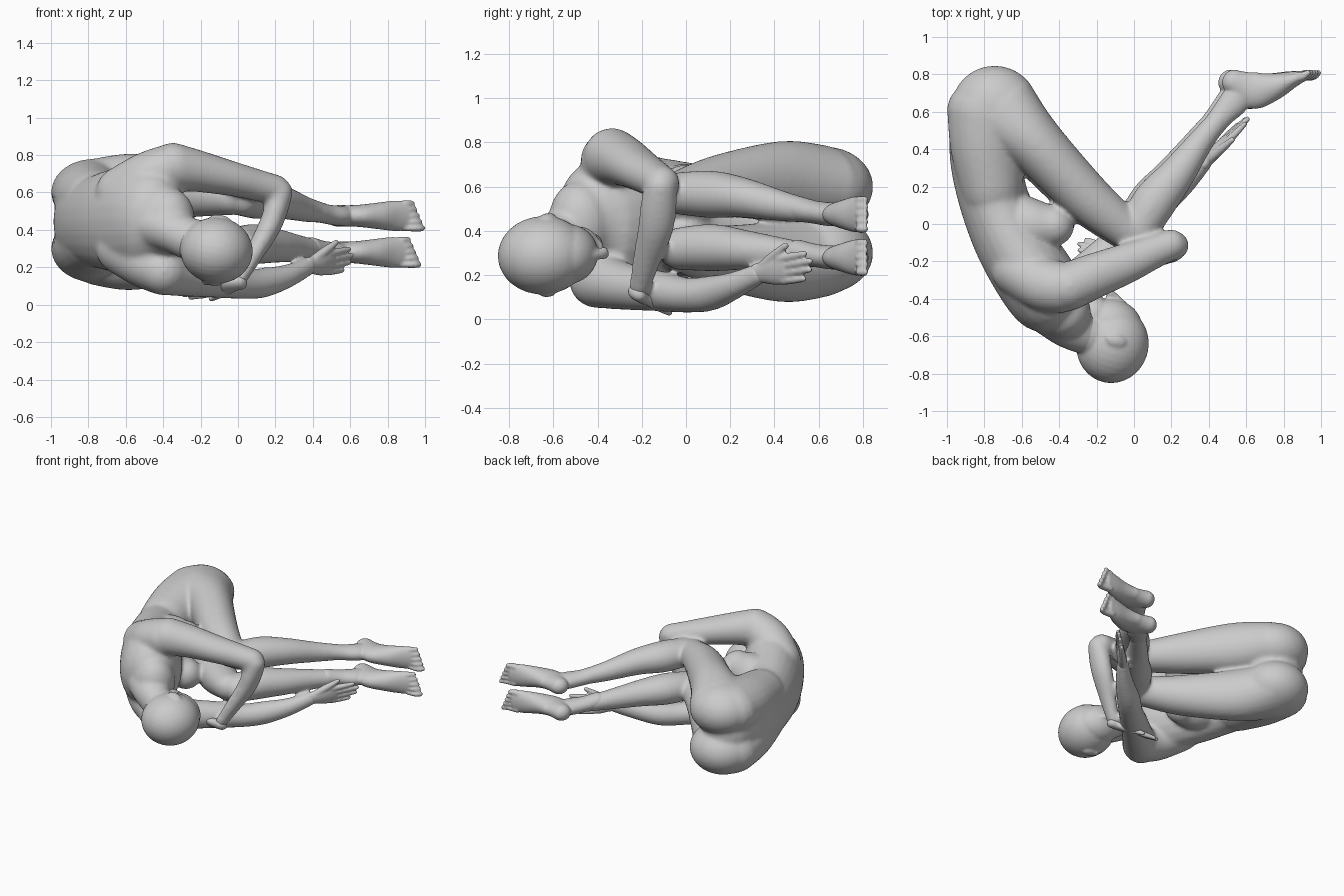
import bpy, bmesh, math
from mathutils import Vector, Matrix

Z = Vector((0, 0, 1))


def spline(pts, steps=5):
    # Catmull-Rom through stations of (x, y, z, a, b)
    out = []
    n = len(pts)
    for i in range(n - 1):
        p = [pts[max(i - 1, 0)], pts[i], pts[i + 1], pts[min(i + 2, n - 1)]]
        for s in range(steps):
            t = s / steps
            out.append([0.5 * (2 * b + (c - a) * t + (2 * a - 5 * b + 4 * c - d) * t * t
                               + (3 * b - a - 3 * c + d) * t ** 3) for a, b, c, d in zip(*p)])
    out.append(list(pts[-1]))
    return out


def tube(bm, pts, ref=Z, n=24):
    # elliptical loft: a across, b along ref, with rounded ends
    st = spline(pts)
    pos = [Vector(s[:3]) for s in st]
    rings = []
    last = len(st) - 1
    for i, s in enumerate(st):
        t = (pos[min(i + 1, last)] - pos[max(i - 1, 0)]).normalized()
        side = t.cross(ref).normalized()
        up = side.cross(t)
        caps = [(0, 1)]
        arc = [(math.sin(k * math.pi / 10), math.cos(k * math.pi / 10)) for k in (1, 2, 3, 4, 4.8)]
        if i == 0:
            caps = [(-h, r) for h, r in reversed(arc)] + caps
        if i == last:
            caps = caps + arc
        for h, r in caps:
            c = pos[i] + t * h * min(s[3], s[4])
            rings.append([bm.verts.new(c + side * s[3] * r * math.cos(2 * math.pi * k / n)
                                       + up * s[4] * r * math.sin(2 * math.pi * k / n)) for k in range(n)])
    for r0, r1 in zip(rings, rings[1:]):
        for k in range(n):
            bm.faces.new((r0[k], r0[(k + 1) % n], r1[(k + 1) % n], r1[k]))
    bm.faces.new(rings[0][::-1])
    bm.faces.new(rings[-1])


def ball(bm, c, r, x_axis=(1, 0, 0), up=(0, 0, 1)):
    # ellipsoid with radii along x_axis, the cross axis, and up
    x = Vector(x_axis).normalized()
    z = (Vector(up) - x * x.dot(Vector(up))).normalized()
    rot = Matrix((x, z.cross(x), z)).transposed().to_4x4()
    bmesh.ops.create_uvsphere(bm, u_segments=32, v_segments=20, radius=1,
                              matrix=Matrix.Translation(c) @ rot @ Matrix.Diagonal((*r, 1)))


def finish(bm, name, voxel, smooth):
    bmesh.ops.recalc_face_normals(bm, faces=bm.faces)
    me = bpy.data.meshes.new(name)
    bm.to_mesh(me)
    bm.free()
    ob = bpy.data.objects.new(name, me)
    bpy.context.collection.objects.link(ob)
    m = ob.modifiers.new("blend", 'REMESH')
    m.mode = 'VOXEL'
    m.voxel_size = voxel
    m.use_smooth_shade = True
    m = ob.modifiers.new("soften", 'SMOOTH')
    m.factor = 0.5
    m.iterations = smooth
    return ob


def hand(name, wrist, along, across, size, thumb_side):
    bm = bmesh.new()
    w, f, s = Vector(wrist), Vector(along).normalized(), Vector(across)
    s = (s - f * s.dot(f)).normalized()
    # palm
    tube(bm, [(*(w - f * .02), .034, .046), (*(w + f * .02), .033, .05), (*(w + f * size * .28), .032, .066),
              (*(w + f * size * .5), .024, .068)], s)
    # fingers
    for k, ln in enumerate((.92, 1, .95, .8)):
        o = (1.5 - k) * thumb_side
        a, b = w + f * size * .42 + s * o * .033, w + f * size * ln + s * o * .037
        tube(bm, [(*a, .022, .021), (*((a + b) / 2), .02, .019), (*b, .014, .014)], s, 12)
    # thumb
    a, b = w + f * size * .1 + s * .03 * thumb_side, w + f * size * .6 + s * .105 * thumb_side
    tube(bm, [(*a, .026, .026), (*((a + b) / 2), .024, .024), (*b, .015, .015)], s, 12)
    finish(bm, name, .007, 3)


def foot(name, x, z):
    bm = bmesh.new()
    # ankle, heel and arch
    tube(bm, [(x + .41, .505, z + .025, .06, .056), (x + .47, .58, z + .01, .064, .052),
              (x + .54, .66, z, .078, .054), (x + .57, .72, z, .06, .05)])
    tube(bm, [(x + .53, .762, z, .066, .058), (x + .63, .715, z, .1, .058),
              (x + .74, .732, z, .076, .07), (x + .84, .77, z, .047, .082), (x + .9, .79, z, .03, .077)])
    # toes, the longest on top or bottom depending on the side
    for k in range(5):
        dz = (k - 2) * .033
        tip = .985 - .014 * k
        tube(bm, [(x + .88, .79, z + dz * .95, .026, .02), (x + tip - .03, .79, z + dz, .023, .018),
                  (x + tip, .808, z + dz, .017, .017)], n=12)
    finish(bm, name, .008, 4)


body = bmesh.new()
# torso
tube(body, [(-.77, .58, .445, .2, .24), (-.79, .38, .445, .197, .28), (-.755, .15, .445, .187, .25),
            (-.66, -.08, .45, .2, .275), (-.54, -.27, .455, .215, .3), (-.45, -.4, .455, .205, .27),
            (-.38, -.47, .44, .15, .19)])
for z, zs, d in ((.59, .735, 1), (.31, .165, -1)):
    # breast, buttock and hip, shoulder girdle
    tube(body, [(-.58, .0, z - .04 * d, .15, .15), (-.5, -.01, z - .02 * d, .132, .14),
                (-.43, -.01, z, .11, .11)])
    tube(body, [(-.76, .2, z - .04 * d, .17, .17), (-.785, .42, z - .01 * d, .2, .18),
                (-.77, .6, z + .01 * d, .232, .182)])
    ball(body, (-.745, .625, z + .01 * d), (.23, .222, .182))
    y = .03 if d > 0 else 0
    tube(body, [(-.62, -.25, z, .14, .15), (-.49, -.35 + y, zs - .06 * d, .145, .14),
                (-.39, -.37 + y, zs - .015 * d, .138, .132)])

# legs: upper and lower, thigh then shin
for side, dx in ((0, 0), (1, -.02)):
    thigh = [(-.71, .6, (.61, .28), .22, .18), (-.53, .43, (.625, .26), .158, .182),
             (-.26, .15, (.605, .285), .133, .14), (-.04, -.03, (.575, .32), .104, .097)]
    shin = [(.025, -.025, (.57, .32), .107, .097), (.11, .12, (.565, .325), .118, .107),
            (.225, .26, (.55, .315), .098, .091), (.36, .445, (.51, .3), .07, .068),
            (.47, .58, (.487, .287), .058, .052)]
    for part in (thigh, shin):
        tube(body, [(x + dx, y, z[side], a, b) for x, y, z, a, b in part])
    foot(("upper_foot", "lower_foot")[side], dx, (.475, .28)[side])

# arms
tube(body, [(-.35, -.335, .735, .13, .132), (-.22, -.28, .715, .122, .113), (-.04, -.21, .675, .108, .094),
            (.1, -.15, .64, .092, .085), (.2, -.11, .615, .083, .08)])
tube(body, [(.217, -.115, .6, .077, .076), (.2, -.125, .5, .065, .083), (.16, -.14, .4, .061, .08),
            (.08, -.18, .26, .049, .063), (.01, -.21, .14, .04, .048)], Vector((0, 1, 0)))
tube(body, [(-.4, -.4, .18, .13, .13), (-.27, -.28, .15, .11, .107), (-.1, -.12, .128, .095, .092),
            (.03, .0, .11, .084, .08), (.14, .11, .118, .081, .079), (.27, .22, .155, .062, .062),
            (.38, .33, .207, .041, .049)])
hand("upper_hand", (-.005, -.215, .115), (-.28, .09, -.05), (.1, .8, -.5), .31, 1)
hand("lower_hand", (.385, .335, .21), (.22, .23, .035), (.1, -.2, 1), .32, 1)

# neck
tube(body, [(-.47, -.42, .44, .16, .15), (-.36, -.53, .4, .13, .12), (-.26, -.59, .35, .11, .112)])
finish(body, "body", .012, 16)

# head: skull, face, jaw, nose and ears
head = bmesh.new()
look = Vector((.25, .95, .03))
crown = Vector((.95, -.25, -.15))
tube(head, [(-.33, -.55, .385, .1, .1), (-.2, -.61, .33, .12, .12)])
ball(head, (-.115, -.645, .29), (.207, .177, .193), look, crown)
ball(head, (-.12, -.535, .295), (.135, .135, .165), look, crown)
ball(head, (-.215, -.49, .32), (.105, .1, .11), look, crown)
ball(head, (-.265, -.425, .335), (.05, .055, .045), look, crown)
ball(head, (-.2, -.405, .318), (.035, .05, .03), look, crown)
tube(head, [(-.055, -.43, .285, .018, .02), (-.1, -.39, .293, .02, .022), (-.13, -.37, .3, .022, .03)])
for z, x, y in ((.46, -.095, -.625), (.122, -.135, -.625)):
    ball(head, (x, y, z), (.036, .02, .055), look, crown)
    ball(head, (x - .03, y + .012, z), (.022, .02, .03), look, crown)
finish(head, "head", .009, 6)
